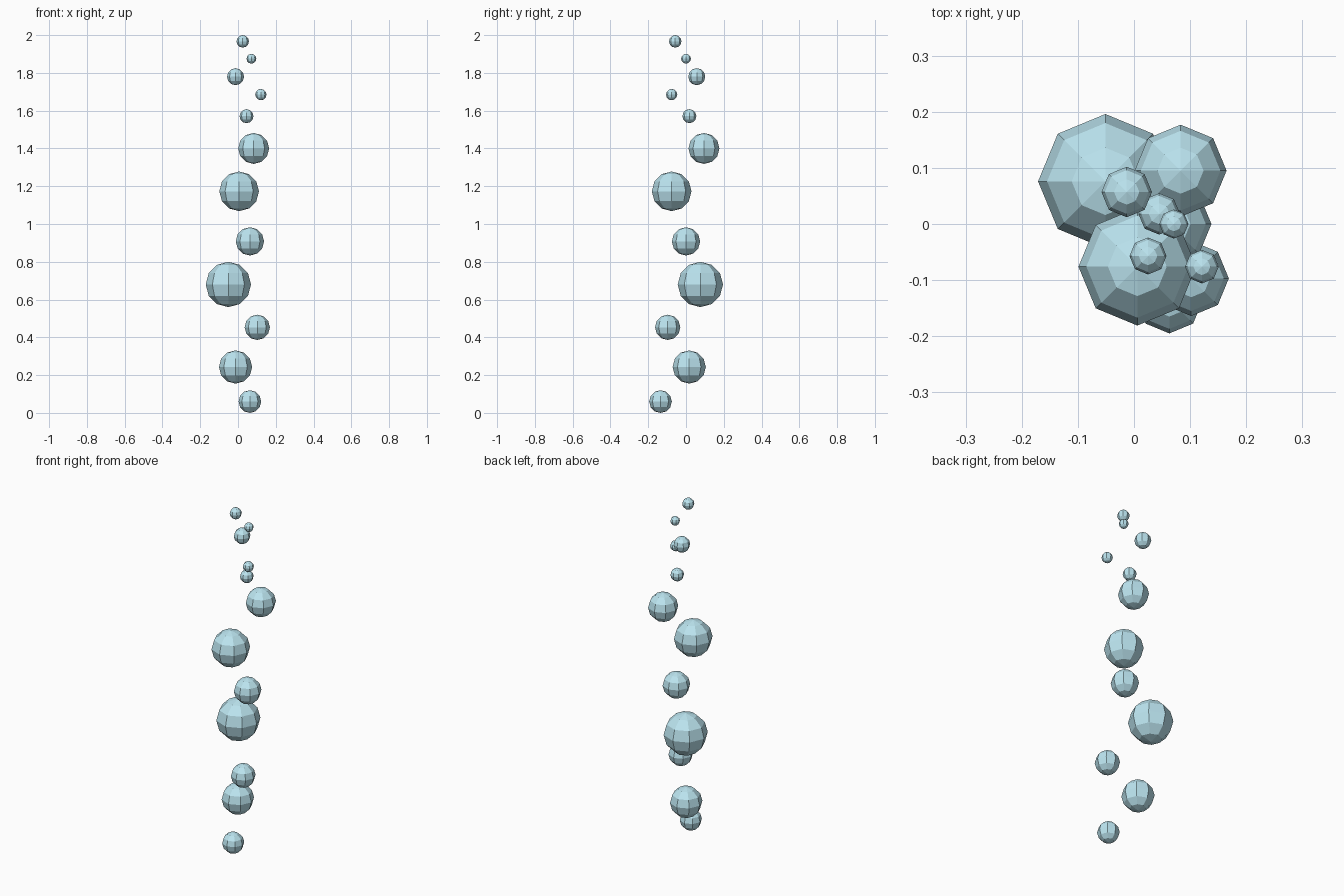
import bpy

# Pale blue bubble material
mat = bpy.data.materials.new("bubble_blue")
mat.diffuse_color = (0.5, 0.78, 0.87, 1.0)

# Rising column of bubbles: x, y, z, radius
bubbles = [
    (0.063, -0.135, 0.060, 0.060),
    (-0.013, 0.017, 0.243, 0.088),
    (0.102, -0.097, 0.453, 0.067),
    (-0.051, 0.076, 0.680, 0.120),
    (0.063, 0.000, 0.908, 0.075),
    (0.006, -0.076, 1.173, 0.105),
    (0.083, 0.095, 1.400, 0.082),
    (0.045, 0.018, 1.571, 0.037),
    (0.121, -0.076, 1.685, 0.030),
    (-0.013, 0.057, 1.780, 0.045),
    (0.071, 0.000, 1.875, 0.026),
    (0.025, -0.057, 1.967, 0.033),
]

# Each bubble is a flat-shaded low-poly sphere
for i, (x, y, z, r) in enumerate(bubbles, 1):
    bpy.ops.mesh.primitive_uv_sphere_add(segments=8, ring_count=6, radius=r,
                                         location=(x, y, z))
    ob = bpy.context.object
    ob.name = f"bubble_{i:02d}"
    ob.data.materials.append(mat)
